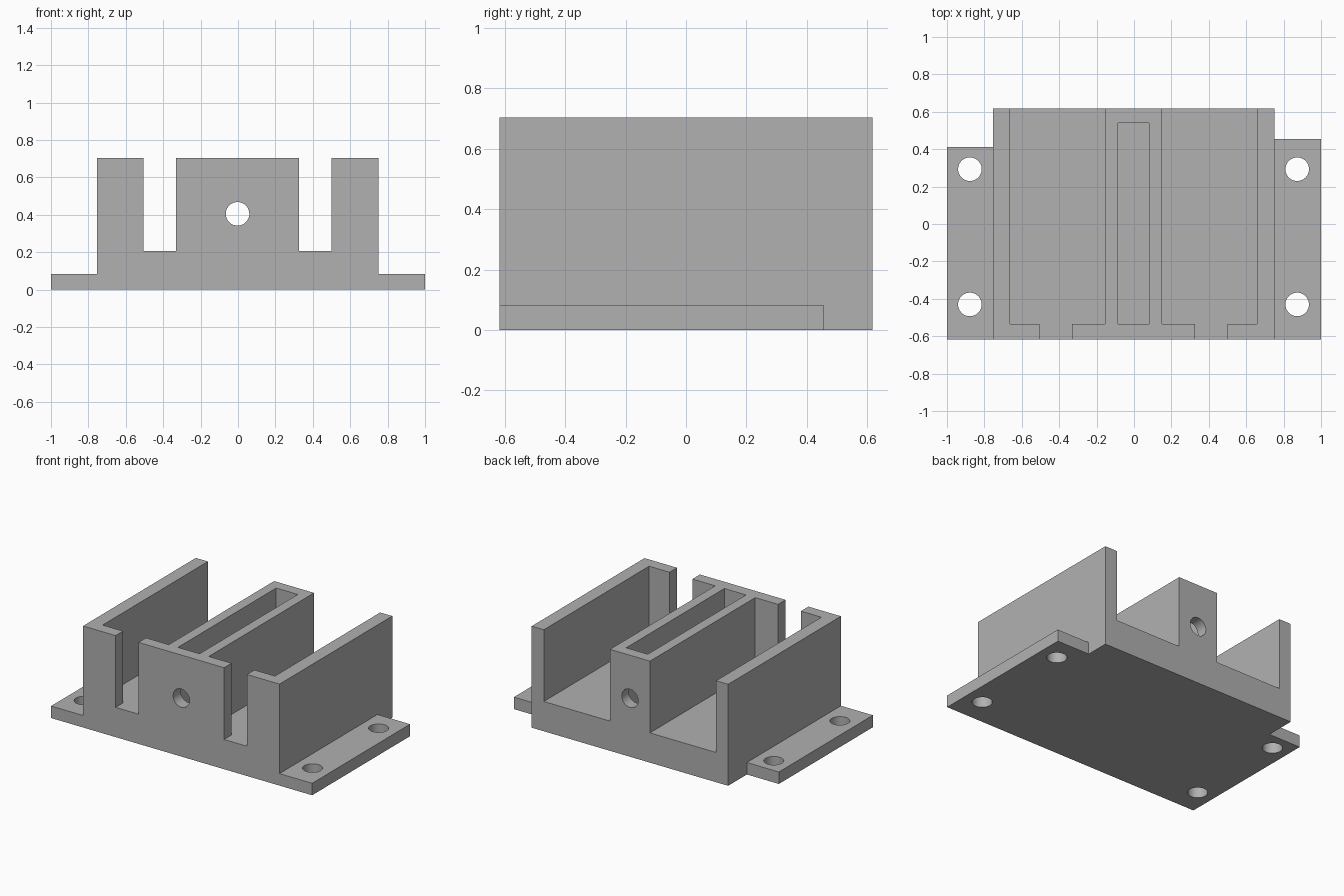
import bpy, bmesh
from mathutils import Matrix, Vector

cube = bpy.data.objects.get("Cube")
if cube:
    bpy.data.objects.remove(cube, do_unlink=True)

grey = bpy.data.materials.new("plain_grey")
grey.use_nodes = True
colour = (0.44, 0.44, 0.44, 1)
grey.diffuse_color = colour
grey.node_tree.nodes["Principled BSDF"].inputs["Base Color"].default_value = colour

CX = -0.0025                    # centre line of the body
HALF_Y, TOP, FLOOR, TAB = 0.617, 0.703, 0.206, 0.083
FRONT_IN = -0.535               # inner face of the front wall
HOLE_R = 0.063


def finish(name, bm):
    bmesh.ops.recalc_face_normals(bm, faces=bm.faces)
    mesh = bpy.data.meshes.new(name)
    bm.to_mesh(mesh)
    bm.free()
    mesh.materials.append(grey)
    obj = bpy.data.objects.new(name, mesh)
    bpy.context.collection.objects.link(obj)
    return obj


def extrude(name, outline, push):
    bm = bmesh.new()
    face = bm.faces.new([bm.verts.new(p) for p in outline])
    made = bmesh.ops.extrude_face_region(bm, geom=[face])["geom"]
    moved = [v for v in made if isinstance(v, bmesh.types.BMVert)]
    bmesh.ops.translate(bm, verts=moved, vec=Vector(push))
    return finish(name, bm)


def plan_cut(name, points, z0, z1):
    return extrude(name, [(x, y, z0) for x, y in points], (0, 0, z1 - z0))


def rectangle(x0, x1, y0, y1):
    return [(x0, y0), (x1, y0), (x1, y1), (x0, y1)]


def bore(name, centre, depth, axis):
    bm = bmesh.new()
    turn = Matrix.Rotation(1.5707963, 4, "X") if axis == "Y" else Matrix()
    bmesh.ops.create_cone(bm, cap_ends=True, segments=48, radius1=HOLE_R,
                          radius2=HOLE_R, depth=depth,
                          matrix=Matrix.Translation(centre) @ turn)
    return finish(name, bm)


# Body with mounting flanges, from its front outline
wall = 0.7525
outline = [(-1, 0), (1, 0), (1, TAB), (CX + wall, TAB), (CX + wall, TOP),
           (CX - wall, TOP), (CX - wall, TAB), (-1, TAB)]
body = extrude("bracket_body", [(x, -HALF_Y, z) for x, z in outline],
               (0, 2 * HALF_Y, 0))

cutters = []
for side, tab_end in ((-1, 0.412), (1, 0.455)):
    # Channel open at the back, with a narrow opening through the front wall
    channel = [(0.153, 0.8), (0.153, FRONT_IN), (0.328, FRONT_IN), (0.328, -0.8),
               (0.503, -0.8), (0.503, FRONT_IN), (0.66, FRONT_IN), (0.66, 0.8)]
    cutters.append(plan_cut("channel_cutter",
                            [(CX + side * x, y) for x, y in channel], FLOOR, 1))
    # Shortened back end of the flange
    cutters.append(plan_cut("flange_cutter",
                            rectangle(*sorted((CX + side * wall, side * 1.2)),
                                      tab_end, 0.8), -0.2, 0.3))
    # Screw holes
    for y in (-0.43, 0.293):
        cutters.append(bore("screw_hole_cutter", (CX + side * 0.875, y, 0), 0.5, "Z"))

# Pocket in the centre block, and the bore through it
cutters.append(plan_cut("pocket_cutter",
                        rectangle(CX - 0.083, CX + 0.083, FRONT_IN, 0.54), FLOOR, 1))
cutters.append(bore("bore_cutter", (CX, 0, 0.405), 2, "Y"))

for cutter in cutters:
    cutter.hide_render = True
    cut = body.modifiers.new(cutter.name, "BOOLEAN")
    cut.operation = "DIFFERENCE"
    cut.solver = "EXACT"
    cut.object = cutter

# Keep the cut result and drop the cutters
bpy.context.view_layer.update()
result = bpy.data.meshes.new_from_object(
    body.evaluated_get(bpy.context.evaluated_depsgraph_get()))
body.modifiers.clear()
body.data = result
for cutter in cutters:
    bpy.data.objects.remove(cutter, do_unlink=True)

bpy.ops.object.select_all(action="DESELECT")
body.select_set(True)
bpy.context.view_layer.objects.active = body
bpy.ops.object.shade_smooth_by_angle()
